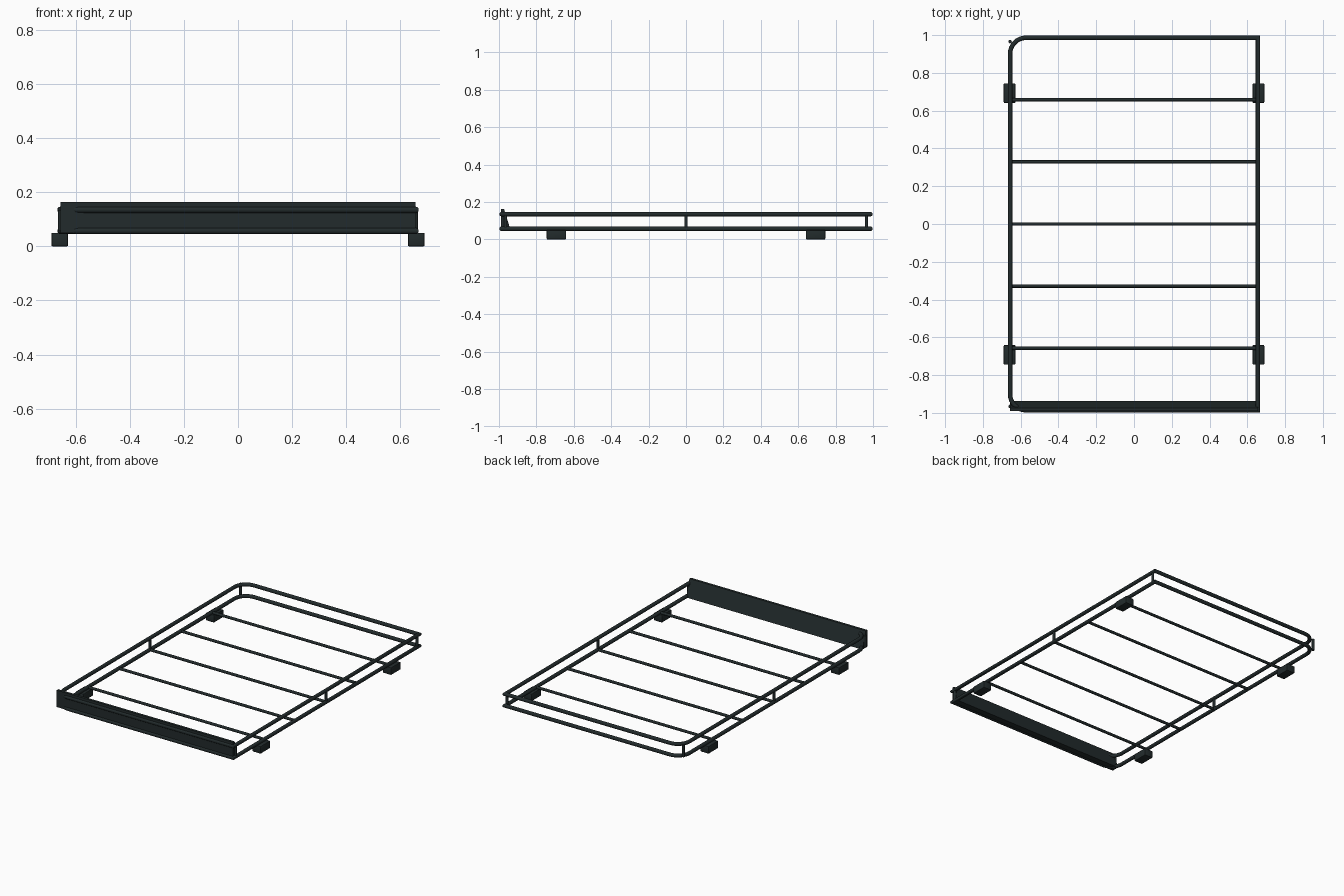
import bpy, bmesh, math
from mathutils import Vector

if "Cube" in bpy.data.objects:
    bpy.data.objects.remove(bpy.data.objects["Cube"])

mat = bpy.data.materials.new("dark_green_black")
mat.diffuse_color = (0.016, 0.024, 0.025, 1)
mat.use_nodes = True
mat.node_tree.nodes["Principled BSDF"].inputs["Base Color"].default_value = mat.diffuse_color

X, Y = 0.656, 0.986          # rail centre lines
LOW, HIGH = 0.057, 0.135     # rail heights
R = 0.012                    # rail radius


def finish(bm, name, smooth=True):
    bmesh.ops.recalc_face_normals(bm, faces=bm.faces)
    me = bpy.data.meshes.new(name)
    bm.to_mesh(me)
    bm.free()
    me.materials.append(mat)
    ob = bpy.data.objects.new(name, me)
    bpy.context.collection.objects.link(ob)
    if smooth:
        me.shade_smooth()
        me.set_sharp_from_angle(angle=math.radians(40))
    return ob


def rail_loop(name, z, sides=12, r_corner=0.085):
    # closed path: rounded on the left, square on the right
    pts = [Vector((X, -Y)), Vector((X, Y))]
    for sy, start in ((1, 90), (-1, 180)):
        c = Vector((-X + r_corner, sy * (Y - r_corner)))
        for i in range(9):
            a = math.radians(start + 90 * i / 8)
            pts.append(c + r_corner * Vector((math.cos(a), math.sin(a))))
    bm = bmesh.new()
    rings = []
    n = len(pts)
    for i, p in enumerate(pts):
        d0 = (p - pts[i - 1]).normalized()
        d1 = (pts[(i + 1) % n] - p).normalized()
        t = (d0 + d1).normalized()
        miter = Vector((t.y, -t.x)) / t.dot(d1)
        ring = []
        for k in range(sides):
            a = math.tau * k / sides
            q = p + miter * R * math.cos(a)
            ring.append(bm.verts.new((q.x, q.y, z + R * math.sin(a))))
        rings.append(ring)
    for i in range(n):
        a, b = rings[i], rings[(i + 1) % n]
        for k in range(sides):
            j = (k + 1) % sides
            bm.faces.new((a[k], a[j], b[j], b[k]))
    return finish(bm, name)


def rod(name, p, q, r):
    p, q = Vector(p), Vector(q)
    bm = bmesh.new()
    bmesh.ops.create_cone(bm, cap_ends=True, segments=12, radius1=r, radius2=r,
                          depth=(q - p).length)
    rot = (q - p).to_track_quat('Z', 'Y').to_matrix()
    for v in bm.verts:
        v.co = rot @ v.co + (p + q) / 2
    return finish(bm, name)


# two perimeter rails
rail_loop("lower_rail", LOW)
rail_loop("upper_rail", HIGH)

# cross bars of the floor
for i in range(-2, 3):
    y = i * 0.329
    rod("cross_bar", (-X, y, LOW), (X, y, LOW), 0.009)

# uprights and mounting feet on both sides
for s in (-1, 1):
    for y in (-0.965, 0, 0.965):
        rod("upright_post", (s * X, y, LOW), (s * X, y, HIGH), 0.009)
    for y in (-0.693, 0.693):
        bm = bmesh.new()
        bmesh.ops.create_cube(bm, size=1)
        for v in bm.verts:
            v.co = Vector((v.co.x * 0.062 + s * 0.659, v.co.y * 0.104 + y,
                           v.co.z * 0.05 + 0.025))
        bmesh.ops.bevel(bm, geom=bm.edges[:], offset=0.005, segments=2,
                        affect='EDGES', profile=0.5)
        finish(bm, "mounting_foot")

# wedge-shaped wind deflector across the front
profile = [(-0.99, 0.05), (-0.938, 0.05), (-0.973, 0.163), (-0.99, 0.163)]
bm = bmesh.new()
face = bm.faces.new([bm.verts.new((-X, y, z)) for y, z in profile])
ext = bmesh.ops.extrude_face_region(bm, geom=[face], use_keep_orig=True)
moved = [g for g in ext["geom"] if isinstance(g, bmesh.types.BMVert)]
bmesh.ops.translate(bm, verts=moved, vec=(2 * X, 0, 0))
finish(bm, "wind_deflector", smooth=False)
